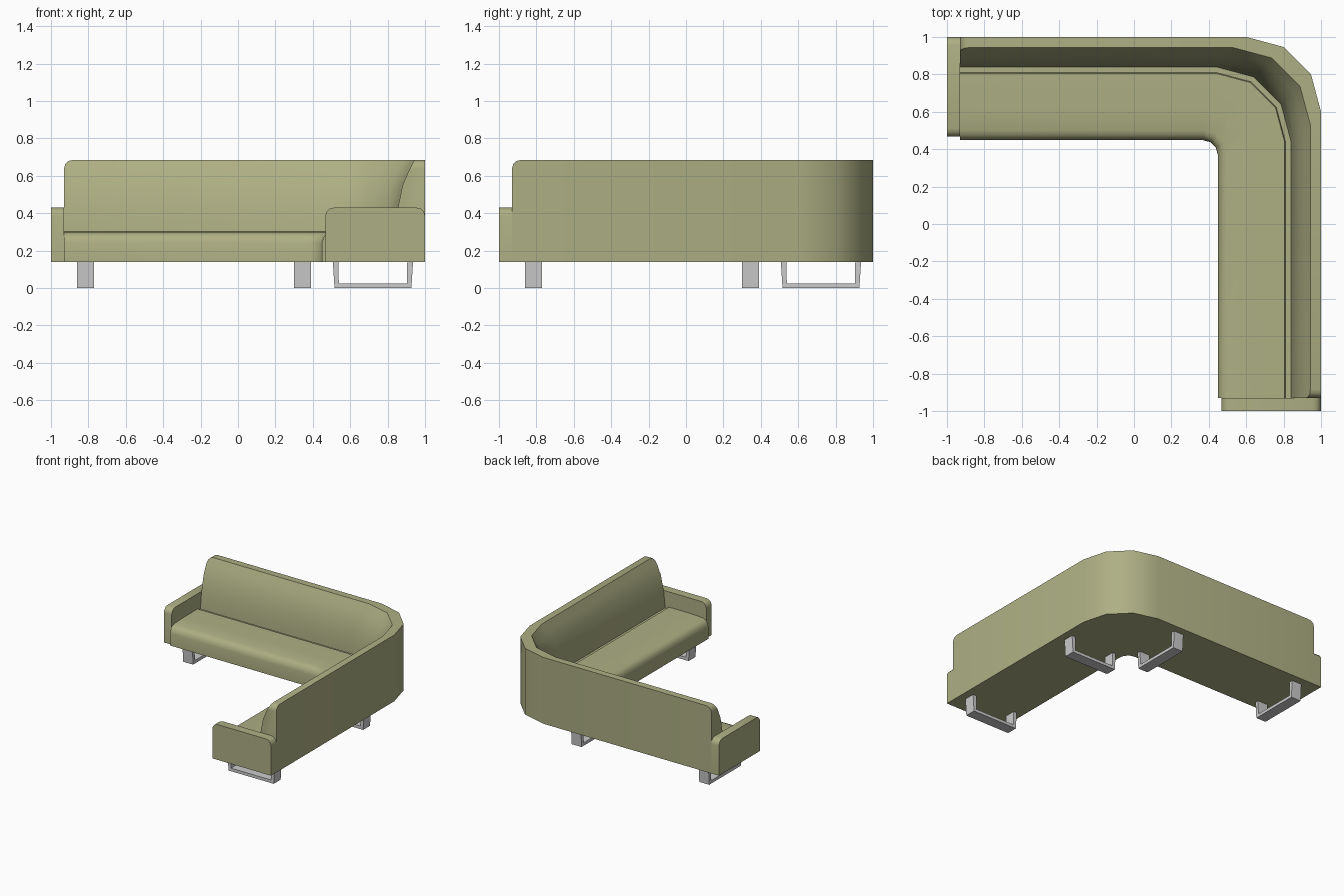
import bpy, bmesh
from math import sin, cos, pi, radians
from mathutils import Vector

if "Cube" in bpy.data.objects:
    bpy.data.objects.remove(bpy.data.objects["Cube"])

olive = bpy.data.materials.new("olive_fabric")
olive.diffuse_color = (0.42, 0.43, 0.23, 1)
olive.use_nodes = True
olive.node_tree.nodes["Principled BSDF"].inputs["Base Color"].default_value = olive.diffuse_color
END = -0.93          # where the upholstery meets the arms


def finish(bm, name, mat=None, angle=35):
    bmesh.ops.recalc_face_normals(bm, faces=bm.faces)
    me = bpy.data.meshes.new(name)
    bm.to_mesh(me)
    bm.free()
    ob = bpy.data.objects.new(name, me)
    bpy.context.collection.objects.link(ob)
    if mat:
        me.materials.append(mat)
    bpy.ops.object.select_all(action='DESELECT')
    ob.select_set(True)
    bpy.context.view_layer.objects.active = ob
    bpy.ops.object.shade_smooth_by_angle(angle=radians(angle))
    return ob


def extrude(name, profile, x0, x1, swap, mat=None, angle=35):
    """Extrude a (y, z) profile along x; swap mirrors it across the x = y diagonal."""
    bm = bmesh.new()
    ends = []
    for x in (x0, x1):
        ends.append([bm.verts.new((y, x, z) if swap else (x, y, z)) for y, z in profile])
    a, b = ends
    n = len(profile)
    bm.faces.new(a)
    bm.faces.new(b)
    for i in range(n):
        j = (i + 1) % n
        bm.faces.new((a[i], a[j], b[j], b[i]))
    return finish(bm, name, mat, angle)


def sweep(section):
    """Sweep (distance, z, corner centre) points along the L, with a 3-sided corner."""
    bm = bmesh.new()
    rings = []
    for k in range(6):
        ring = []
        for d, z, c in section:
            if k == 0:
                p = (END, d, z)
            elif k == 5:
                p = (d, END, z)
            else:
                a = (k - 1) * pi / 6
                p = (c + (d - c) * sin(a), c + (d - c) * cos(a), z)
            ring.append(bm.verts.new(p))
        rings.append(ring)
    n = len(section)
    for r, s in zip(rings, rings[1:]):
        for i in range(n):
            j = (i + 1) % n
            bm.faces.new((r[i], r[j], s[j], s[i]))
    bm.faces.new(rings[0])
    bm.faces.new(rings[-1])
    bmesh.ops.recalc_face_normals(bm, faces=bm.faces)
    return bm


# Backrest: upright outside, curved leaning inside
back = sweep([(1, 0.14, 0.6), (1, 0.685, 0.6), (0.943, 0.685, 0.53),
              (0.91, 0.62, 0.50), (0.88, 0.55, 0.47), (0.855, 0.43, 0.45),
              (0.84, 0.29, 0.44), (0.84, 0.14, 0.44)])

# Round the top corner at both ends of the backrest with chord cuts
R, TOP = 0.045, 0.685
arc = [(END + R - R * cos(i * pi / 6), TOP - R + R * sin(i * pi / 6)) for i in range(4)]
for swap in (False, True):
    for (u0, z0), (u1, z1) in zip(arc, arc[1:]):
        nu, nz = -(z1 - z0), u1 - u0
        co = Vector((0, u0, z0) if swap else (u0, 0, z0))
        no = Vector((0, nu, nz) if swap else (nu, 0, nz)).normalized()
        cut = bmesh.ops.bisect_plane(back, geom=back.verts[:] + back.edges[:] + back.faces[:],
                                     plane_co=co, plane_no=no, dist=1e-6, clear_outer=True)
        rim = [e for e in back.edges if e.is_boundary]
        if rim:
            bmesh.ops.holes_fill(back, edges=rim, sides=0)
finish(back, "backrest", olive)

# Seat: rounded front lip, slightly crowned top
seat = sweep([(0.84, 0.14, 0.44), (0.84, 0.29, 0.44), (0.81, 0.29, 0.44), (0.805, 0.305, 0.44),
              (0.62, 0.305, 0.40), (0.50, 0.299, 0.37), (0.475, 0.29, 0.37), (0.457, 0.272, 0.37),
              (0.448, 0.24, 0.37), (0.448, 0.14, 0.37)])
finish(seat, "seat", olive)

# Arm: slab with both top corners rounded
r, y0, y1, top = 0.045, 0.467, 1.0, 0.43
arm = [(y0, 0.14)]
arm += [(y0 + r - r * cos(i * pi / 6), top - r + r * sin(i * pi / 6)) for i in range(4)]
arm += [(y1 - r + r * sin(i * pi / 6), top - r + r * cos(i * pi / 6)) for i in range(4)]
arm += [(y1, 0.14)]

# Leg: open U-shaped metal strap
leg = [(0.507, 0.14), (0.516, 0), (0.927, 0), (0.936, 0.14),
       (0.905, 0.14), (0.903, 0.025), (0.539, 0.025), (0.537, 0.14)]

for swap, side in ((False, "left"), (True, "right")):
    extrude(side + "_arm", arm, -1, END, swap, olive)
    extrude(side + "_end_leg", leg, -0.86, -0.77, swap, angle=10)
    extrude(side + "_corner_leg", leg, 0.30, 0.39, swap, angle=10)
